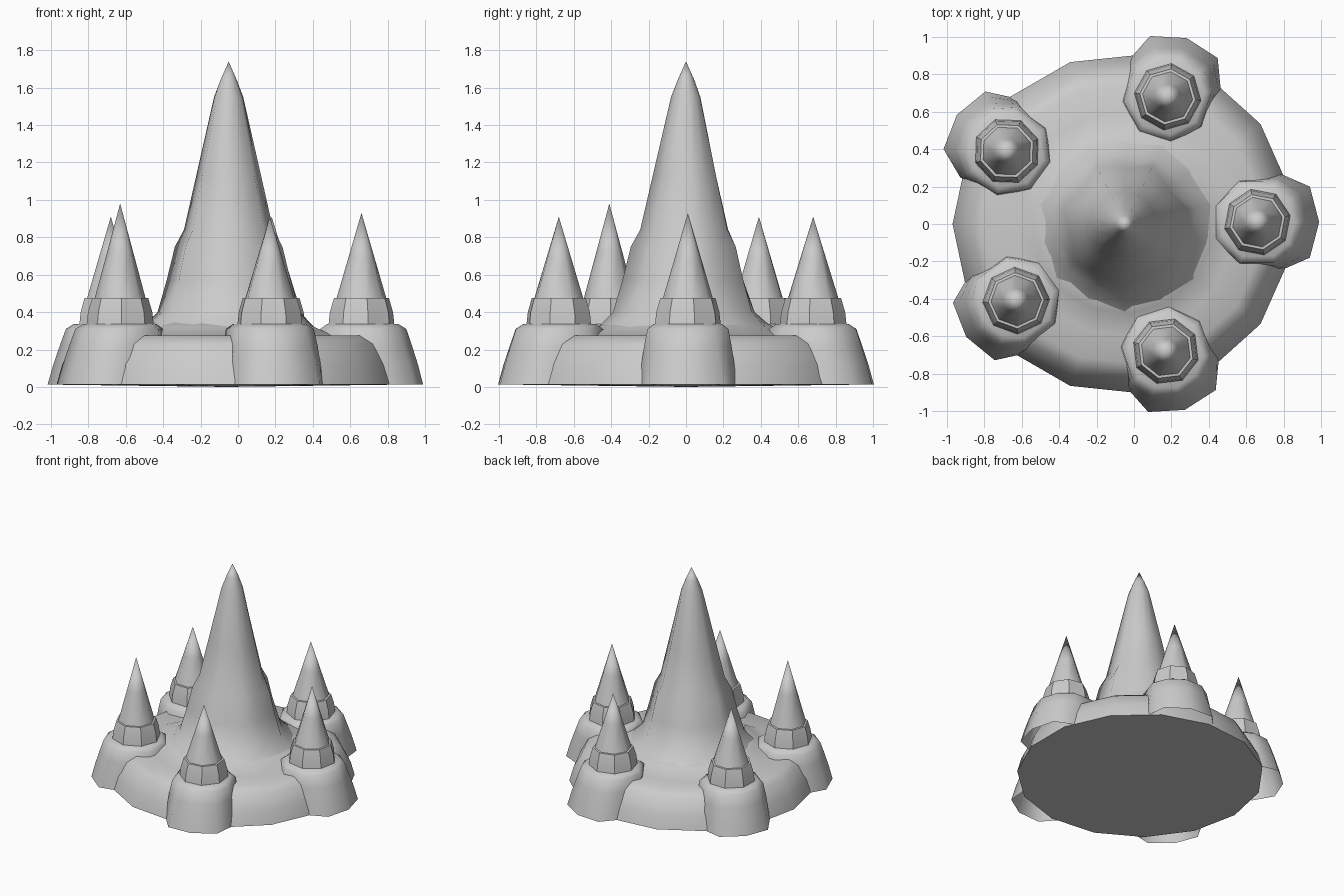
import bpy, bmesh
from math import sin, cos, tau, atan2

old = bpy.data.objects.get("Cube")
if old:
    bpy.data.objects.remove(old)

stone = bpy.data.materials.new("pale grey stone")
stone.use_nodes = True
grey = (0.6, 0.6, 0.6, 1)
stone.diffuse_color = grey
stone.node_tree.nodes["Principled BSDF"].inputs["Base Color"].default_value = grey


def loft(name, rings, location, angle=0, top=None, bottom=None, sharp=0.7):
    """Skin a stack of rings; top and bottom are optional heights of fan centres."""
    bm = bmesh.new()
    loops = [[bm.verts.new(p) for p in ring] for ring in rings]
    n = len(loops[0])
    for low, high in zip(loops, loops[1:]):
        for i in range(n):
            j = (i + 1) % n
            bm.faces.new((low[i], low[j], high[j], high[i]))
    for loop, z in ((loops[-1], top), (loops[0], bottom)):
        if z is not None:
            centre = bm.verts.new((0, 0, z))
            for i in range(n):
                bm.faces.new((loop[i], loop[(i + 1) % n], centre))
    bmesh.ops.recalc_face_normals(bm, faces=bm.faces)
    mesh = bpy.data.meshes.new(name)
    bm.to_mesh(mesh)
    bm.free()
    mesh.materials.append(stone)
    ob = bpy.data.objects.new(name, mesh)
    bpy.context.collection.objects.link(ob)
    ob.location = (*location, 0)
    ob.rotation_euler.z = angle
    bpy.ops.object.select_all(action="DESELECT")
    ob.select_set(True)
    bpy.context.view_layer.objects.active = ob
    bpy.ops.object.shade_smooth_by_angle(angle=sharp)
    return ob


def circle(r, z, n, flute=0, turn=0):
    """Ring of n points, every other one pulled in by the flute fraction."""
    return [(r * (1 - flute * (i % 2)) * cos(turn + tau * i / n),
             r * (1 - flute * (i % 2)) * sin(turn + tau * i / n), z) for i in range(n)]


CENTRE = (-0.06, 0)

# Broad base with a sloping wall, dished top and rise around the main spire
base_profile = [(0.91, 0.012), (0.88, 0.12), (0.82, 0.23), (0.75, 0.275),
                (0.6, 0.265), (0.48, 0.32), (0.42, 0.345)]
loft("base", [circle(r, z, 15, turn=tau / 30) for r, z in base_profile],
     CENTRE, top=0.36, bottom=0, sharp=0.9)

# Fluted main spire
spire_profile = [(0.48, 0.31, 0.02), (0.39, 0.4, 0.06), (0.34, 0.57, 0.12),
                 (0.295, 0.75, 0.14), (0.245, 0.84, 0.08), (0.18, 1.12, 0.1),
                 (0.08, 1.55, 0.04), (0.045, 1.64, 0)]
loft("main_spire", [circle(r, z, 14, f, tau / 28) for r, z, f in spire_profile],
     (-0.05, 0), top=1.74, sharp=0.9)

# Outline of a mound, longer on its outward (+x) side
half = [(0.28, 0.19), (0.12, 0.26), (-0.1, 0.23), (-0.25, 0.1)]
outline = [(0.33, 0)] + half + [(x, -y) for x, y in reversed(half)]


def mound_ring(blend, r, z):
    """Blend the outline towards a circle of radius r."""
    ring = []
    for x, y in outline:
        a = atan2(y, x)
        ring.append((x + (r * cos(a) - x) * blend, y + (r * sin(a) - y) * blend, z))
    return ring


mound_steps = [(0, 0.23, 0.012), (0.35, 0.25, 0.12), (0.7, 0.245, 0.22),
               (0.95, 0.235, 0.31), (1, 0.2, 0.335)]

# Five mounds, each with a collar and a small pointed spire
spires = {"left": (0.66, 0.01, 0.93, 0), "back": (0.18, 0.68, 0.91, 1),
          "back_right": (-0.68, 0.39, 0.91, 2), "front_right": (-0.63, -0.41, 0.98, 3),
          "front": (0.17, -0.68, 0.91, 4)}
for side, (x, y, tip, k) in spires.items():
    turn = k * tau / 5
    loft(side + "_mound", [mound_ring(*s) for s in mound_steps], (x, y), turn,
         top=0.34, sharp=0.9)
    loft(side + "_collar", [circle(0.182, 0.31, 8), circle(0.172, 0.4, 8),
                            circle(0.15, 0.475, 8)], (x, y), turn + 0.2, top=0.49)
    loft(side + "_spire", [circle(0.14, 0.46, 8), circle(0.07, (0.46 + tip) / 2, 8)],
         (x, y), turn + 0.2, top=tip, sharp=0.9)
